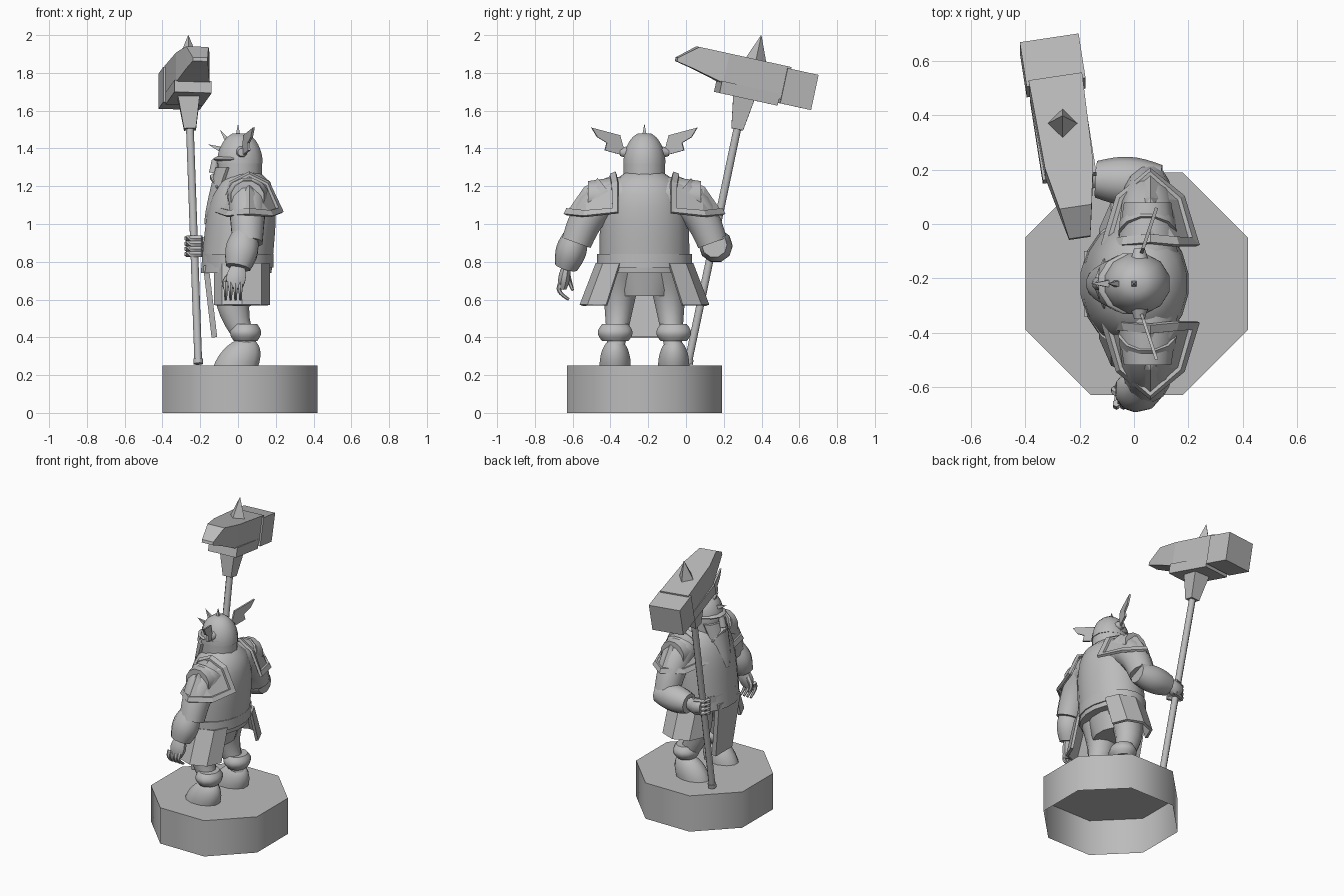
import bpy, bmesh
from math import sin, cos, pi, sqrt, radians
from mathutils import Vector

default_cube = bpy.data.objects.get("Cube")
if default_cube:
    bpy.data.objects.remove(default_cube)

stone = bpy.data.materials.new("stone_grey")
stone.use_nodes = True
stone_colour = (.5, .5, .5, 1)
stone.diffuse_color = stone_colour
stone.node_tree.nodes["Principled BSDF"].inputs["Base Color"].default_value = stone_colour


def make(name, verts, faces, smooth=False, thickness=0):
    mesh = bpy.data.meshes.new(name)
    mesh.from_pydata([tuple(vert) for vert in verts], [], faces)
    mesh.materials.append(stone)
    bm = bmesh.new()
    bm.from_mesh(mesh)
    bmesh.ops.recalc_face_normals(bm, faces=bm.faces)
    bm.to_mesh(mesh)
    bm.free()
    part = bpy.data.objects.new(name, mesh)
    bpy.context.collection.objects.link(part)
    if thickness:
        solid = part.modifiers.new("thickness", "SOLIDIFY")
        solid.thickness = thickness
        solid.offset = 0
    if smooth:
        bpy.ops.object.select_all(action="DESELECT")
        part.select_set(True)
        bpy.context.view_layer.objects.active = part
        bpy.ops.object.shade_smooth_by_angle(angle=radians(50))
    return part


def skin(name, rings, smooth=False, close_start=True):
    """Bridge equal rings of points and cap the ends."""
    count = len(rings[0])
    verts = [point for ring in rings for point in ring]
    faces = []
    for base in range(0, len(verts) - count, count):
        for side in range(count):
            after = (side + 1) % count
            faces.append((base + side, base + after, base + count + after, base + count + side))
    faces.append(range(len(verts) - count, len(verts)))
    if close_start:
        faces.append(range(count))
    return make(name, verts, [tuple(face) for face in faces], smooth)


# Radius rules along a sweep
def taper(end):
    return lambda t: 1 + (end - 1) * t


def dome(t):
    return sqrt(1 - .9 * t * t)


def barrel(t):
    return .75 + .25 * sin(pi * t)


def sweep(name, start, end, radius, squash=1, shape=taper(1), bend=(0, 0, 0),
          sides=12, steps=8, level=False, smooth=True, close_start=True, turn=.5):
    """Sweep an elliptical ring from start to end, bowed out by bend."""
    start, end, bend = Vector(start), Vector(end), Vector(bend)
    rings = []
    for step in range(steps + 1):
        t = step / steps
        tangent = (end - start + bend * pi * cos(pi * t)).normalized()
        if level:
            tangent = Vector((0, 0, 1))
        guide = Vector((0, 0, 1)) if abs(tangent.x) > .8 else Vector((1, 0, 0))
        wide = (guide - tangent * guide.dot(tangent)).normalized() * radius * shape(t)
        across = tangent.cross(wide) * squash
        centre = start.lerp(end, t) + bend * sin(pi * t)
        angles = [2 * pi * (side + turn) / sides for side in range(sides)]
        rings.append([centre + wide * cos(a) + across * sin(a) for a in angles])
    return skin(name, rings, smooth, close_start)


def body(x, out, z, side=1):
    """Point at a distance out from the figure's centre plane."""
    return Vector((x, side * out - .22, z))


# Octagonal plinth, open underneath
sweep("plinth", body(.01, 0, 0), body(.01, 0, .25), .444, sides=8, steps=1, close_start=False)

# Torso, shoulders, hips and belt
sweep("torso", body(-.01, 0, .74), body(.04, 0, 1.29), .19, 1.25,
      lambda t: sqrt(1 - .9 * t ** 5), sides=18, level=True)
sweep("shoulders", body(.05, -.3, 1.14), body(.05, .3, 1.14), .12, shape=barrel)
sweep("hips", body(0, 0, .62), body(0, 0, .78), .1, 1.4, taper(1.4), level=True)
sweep("belt", body(0, 0, .77), body(0, 0, .84), .19, 1.32, sides=18, steps=1)

# Head with helmet, nose and beard
sweep("head", body(.01, 0, 1.2), body(.01, 0, 1.35), .12, .95)
sweep("helmet", body(.01, 0, 1.32), body(.01, 0, 1.48), .125, .92, dome)
sweep("brow_band", body(-.01, 0, 1.33), body(-.01, 0, 1.36), .125, .92, barrel)
sweep("nose", body(-.12, 0, 1.34), body(-.13, 0, 1.27), .02, shape=taper(1.3), sides=8)
sweep("beard", body(-.165, 0, 1), body(-.06, 0, 1.3), .06, 1.7,
      lambda t: sqrt(t + .05), sides=10, level=True)
for row in range(3):
    lean = row * .6
    ray = Vector((-sin(lean), 0, cos(lean)))
    crown = body(0, 0, 1.36)
    sweep("helmet_spike", crown + ray * .09, crown + ray * .17, .022,
          shape=taper(.02), sides=4, steps=1, smooth=False)

# Paired parts
wing_outline = [(.1, 1.36), (.21, 1.39), (.2, 1.43), (.25, 1.46), (.28, 1.51), (.13, 1.47)]
for side, label in ((-1, "left_"), (1, "right_")):
    def place(x, out, z):
        return body(x, out, z, side)

    sweep(label + "moustache", place(-.13, 0, 1.25), place(-.11, .09, 1.19), .022, shape=taper(.2), sides=6)
    make(label + "helmet_wing", [place(out / 3 - .01, out, z) for out, z in wing_outline],
         [range(len(wing_outline))], thickness=.012)
    sweep(label + "wing_boss", place(.02, .09, 1.38), place(.02, .13, 1.38), .035, shape=taper(.6), sides=8, steps=1)

    # Shoulder guard: ridge, front and back flanks, and a raised rim
    guard = [place(.06, .15, 1.27), place(.06, .32, 1.2), place(.06, .42, 1.05)]
    for facing in (-1, 1):
        guard += [place(.06 + facing * spread, out, z) for spread, out, z in
                  ((.1, .14, 1.22), (.175, .14, 1.06), (.12, .32, 1.04))]
    flanks = []
    for top in (3, 6):
        flanks += [(0, top, 1), (top, top + 1, top + 2, 1), (top + 2, 2, 1)]
    pad = make(label + "shoulder_guard", guard, flanks, thickness=.018)
    bm = bmesh.new()
    bm.from_mesh(pad.data)
    if sum(face.normal.z for face in bm.faces) < 0:
        bmesh.ops.reverse_faces(bm, faces=bm.faces)
    panel = bm.faces[:]
    bmesh.ops.inset_region(bm, faces=panel, thickness=.028, use_boundary=True, use_even_offset=True)
    bmesh.ops.inset_region(bm, faces=panel, thickness=.004, depth=-.012)
    bm.to_mesh(pad.data)
    bm.free()

    # Upper arm
    sweep(label + "upper_arm", place(.05, .18, 1.16), place(.05, .36, .9), .11,
          shape=taper(.75), bend=place(0, .02, .02) - place(0, 0, 0))

    # Leg, boot cuff and boot
    sweep(label + "leg", place(0, .12, .75), place(.05, .15, .36), .12, .9,
          taper(.45), bend=(-.05, 0, 0), level=True)
    sweep(label + "boot_cuff", place(.04, .155, .38), place(.04, .155, .47), .085, 1.12, barrel)
    sweep(label + "boot", place(-.01, .155, .25), place(.04, .155, .39), .122, .7, dome, level=True)

    # Flared skirt guard at the hip
    skirt = []
    for panel in range(5):
        a = panel * pi / 4
        x = .02 - .14 * cos(a)
        skirt += [place(x, .13 + .12 * sin(a), .79), place(x, .2 + .135 * sin(a), .57)]
    make(label + "skirt_guard", skirt,
         [(low, low + 1, low + 3, low + 2) for low in range(0, len(skirt) - 2, 2)], thickness=.018)

# Cloth hanging from the belt
cloth = [body(-.17, -.12, .78), body(-.17, .12, .78), body(-.125, .09, .4), body(-.125, -.09, .4)]
make("front_cloth", cloth, [range(len(cloth))], thickness=.03)

# Left forearm and open hand
left_wrist = Vector((0, -.635, .77))
sweep("left_bracer", (.04, -.58, .95), left_wrist, .09, .9, barrel, sides=10)
sweep("left_hand", left_wrist, (-.02, -.655, .66), .055, .6, barrel, sides=8)
for finger in range(4):
    knuckle = Vector((finger * .026 - .065, -.66, .69))
    sweep("left_finger", knuckle, knuckle + Vector((0, .04, -.09)), .015,
          shape=taper(.5), bend=(0, -.03, 0), sides=6)
sweep("left_thumb", (-.04, -.63, .73), (-.065, -.6, .65), .018, shape=taper(.4), bend=(-.02, 0, 0), sides=6)

# Right forearm and fist around the shaft
right_wrist = Vector((-.14, .165, .88))
sweep("right_bracer", (.1, .15, .89), right_wrist, .09, shape=barrel, sides=10)
sweep("right_hand", right_wrist, (-.24, .165, .88), .055, .8, barrel, sides=8)
for finger in range(4):
    knuckle = Vector((-.19, .18, .84 + finger * .028))
    sweep("right_finger", knuckle, knuckle - Vector((0, .08, 0)), .016, bend=(-.08, 0, 0), sides=6)

# Hammer shaft, pommel and collar
foot, top = Vector((-.21, .01, .26)), Vector((-.255, .275, 1.52))
sweep("hammer_shaft", foot, top, .022, sides=8, steps=1)
sweep("shaft_pommel", foot, foot.lerp(top, .02), .028, sides=8, steps=1)
sweep("hammer_collar", foot.lerp(top, .985), foot.lerp(top, 1.15), .045, shape=taper(2),
      sides=4, steps=1, smooth=False)

# Hammer head, built in its own tilted frame
hub = Vector((-.26, .31, 1.68))
length_axis = Vector((-.15, .96, -.21))
up_axis = Vector((0, .21, .98))
width_axis = length_axis.cross(up_axis)


def block(name, sections):
    """Sections of position along, bottom, top and half width."""
    rings = []
    for along, low, high, half in sections:
        corners = ((low, -half), (low, half), (high, half), (high, -half))
        rings.append([hub + length_axis * along + up_axis * h + width_axis * w for h, w in corners])
    skin(name, rings)


block("hammer_beak", [(-.4, .1, .12, .04), (-.3, .08, .2, .06), (-.14, .04, .2, .09), (.2, .02, .2, .1)])
block("hammer_under_plate", [(-.15, -.015, .05, .1), (.17, -.015, .05, .1)])
block("hammer_face", [(.18, 0, .19, .11), (.35, 0, .19, .11)])
spike_base = hub + up_axis * .19 + length_axis * .02
sweep("hammer_spike", spike_base, spike_base + up_axis * .14, .058, shape=taper(.02),
      sides=4, steps=1, smooth=False, turn=0)
